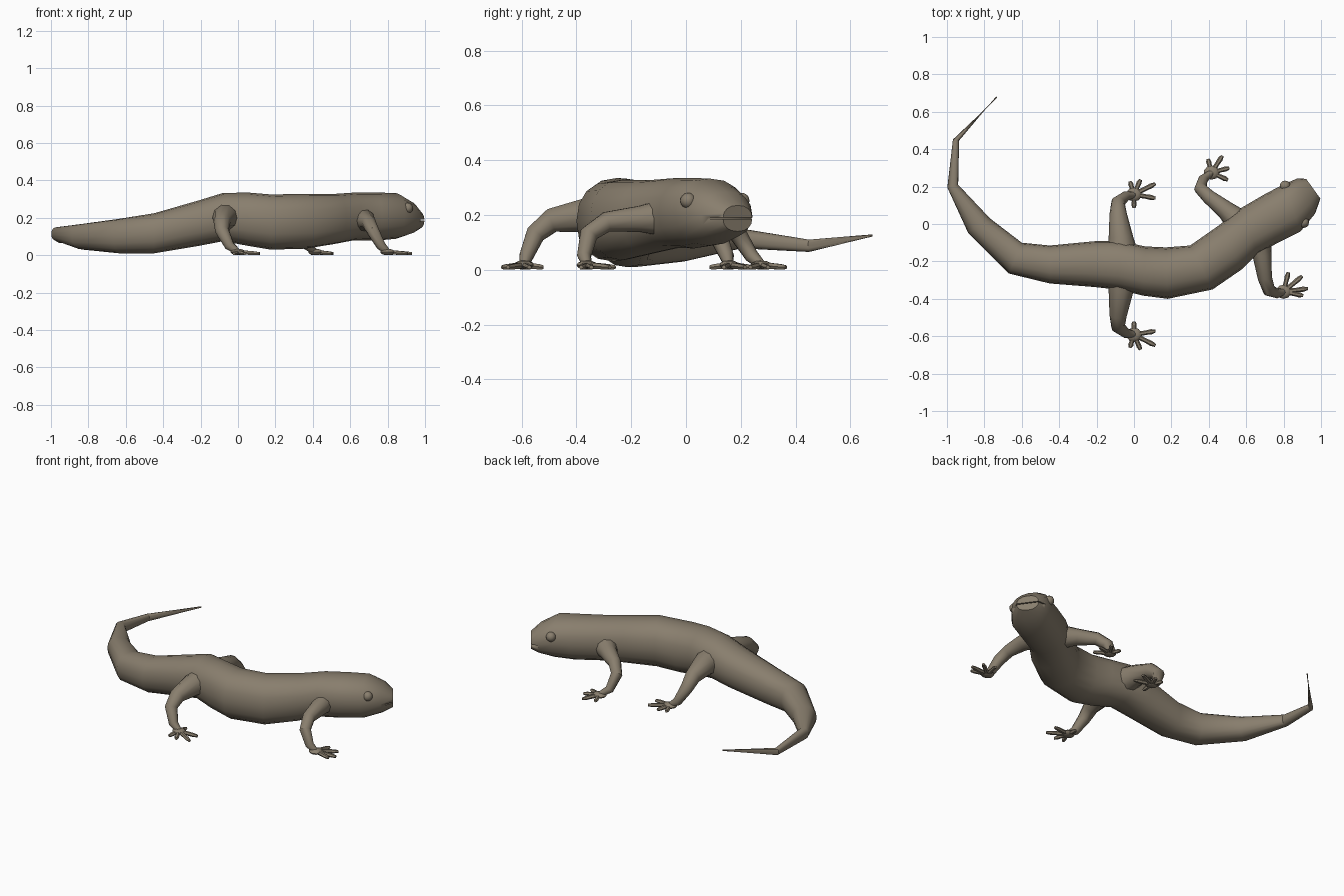
import bpy, bmesh, math
from mathutils import Vector, Matrix

if "Cube" in bpy.data.objects:
    bpy.data.objects.remove(bpy.data.objects["Cube"])

skin = bpy.data.materials.new("brown grey skin")
skin.diffuse_color = (0.25, 0.21, 0.155, 1)
skin.use_nodes = True
skin.node_tree.nodes["Principled BSDF"].inputs["Base Color"].default_value = skin.diffuse_color


def finish(name, bm, angle=38):
    bmesh.ops.recalc_face_normals(bm, faces=bm.faces)
    me = bpy.data.meshes.new(name)
    bm.to_mesh(me)
    bm.free()
    me.materials.append(skin)
    ob = bpy.data.objects.new(name, me)
    bpy.context.collection.objects.link(ob)
    bpy.ops.object.select_all(action='DESELECT')
    ob.select_set(True)
    bpy.context.view_layer.objects.active = ob
    bpy.ops.object.shade_smooth_by_angle(angle=math.radians(angle))
    return ob


def power(v, p):
    return math.copysign(abs(v) ** p, v)


def loft(bm, sections, n, p=1.0):
    """Skin rings given as (centre, side vector, up vector)."""
    rings = []
    for c, u, v in sections:
        ring = []
        for i in range(n):
            a = 2 * math.pi * i / n
            ring.append(bm.verts.new(c + u * power(math.cos(a), p) + v * power(math.sin(a), p)))
        rings.append(ring)
    for a, b in zip(rings, rings[1:]):
        for i in range(n):
            j = (i + 1) % n
            bm.faces.new((a[i], a[j], b[j], b[i]))
    bm.faces.new(rings[0])
    bm.faces.new(rings[-1])


def tube(bm, pts, n):
    """Round tapered limb through (x, y, z, radius) points."""
    P = [Vector(q[:3]) for q in pts]
    secs, side = [], None
    for i, q in enumerate(pts):
        t = (P[min(i + 1, len(P) - 1)] - P[max(i - 1, 0)]).normalized()
        if side is None:
            side = t.cross(Vector((0, 0, 1)))
        side = (side - t * side.dot(t)).normalized()
        secs.append((P[i], side * q[3], side.cross(t) * q[3]))
    loft(bm, secs, n)


# Body from tail tip to snout: left x, y, right x, y, bottom z, top z
outline = [
    (-.737, .682, -.731, .676, .121, .129),
    (-.935, .446, -.968, .452, .065, .110),
    (-.94, .21, -.998, .195, .078, .150),
    (-.77, .03, -.888, -.045, .03, .168),
    (-.60, -.10, -.668, -.265, .01, .195),
    (-.45, -.115, -.45, -.318, .01, .224),
    (-.21, -.092, -.21, -.337, .05, .293),
    (-.08, -.09, -.08, -.352, .075, .333),
    (.06, -.12, .05, -.383, .05, .335),
    (.17, -.125, .18, -.40, .03, .325),
    (.30, -.115, .42, -.35, .035, .328),
    (.45, -.01, .58, -.24, .06, .328),
    (.58, .09, .66, -.16, .08, .335),
    (.70, .16, .77, -.10, .078, .335),
    (.80, .212, .89, -.04, .088, .333),
    (.87, .242, .968, .055, .115, .285),
    (.92, .242, .997, .135, .14, .235),
]
secs = []
for lx, ly, rx, ry, zb, zt in outline:
    mid = Vector(((lx + rx) / 2, (ly + ry) / 2, (zb + zt) / 2))
    secs.append((mid, Vector(((rx - lx) / 2, (ry - ly) / 2, 0)), Vector((0, 0, (zt - zb) / 2))))
bm = bmesh.new()
loft(bm, secs, 16, 0.88)
body = finish("body", bm, 35)

# Mouth slit cut into the snout
bm = bmesh.new()
bmesh.ops.create_cube(bm, size=1, matrix=Matrix.Translation((.985, .205, .188))
                      @ Matrix.Rotation(math.atan2(.55, .83), 4, 'Z')
                      @ Matrix.Diagonal((.15, .5, .006, 1)))
cutter = finish("mouth_cutter", bm)
mod = body.modifiers.new("mouth", 'BOOLEAN')
mod.object = cutter
mod.solver = 'EXACT'
bpy.context.view_layer.objects.active = body
bpy.ops.object.modifier_apply(modifier="mouth")
bpy.data.objects.remove(cutter)

# Eyes
for name, pos in (("right_eye", (.907, .008, .252)), ("left_eye", (.808, .203, .252))):
    bm = bmesh.new()
    bmesh.ops.create_uvsphere(bm, u_segments=12, v_segments=8, radius=.029,
                              matrix=Matrix.Translation(pos))
    finish(name, bm)


# Legs: tapered limb, flat palm, splayed toes
def leg(name, path, palm, toes, mirror_y=None):
    bm = bmesh.new()
    tube(bm, path, 10)
    pc = Vector((*palm, .017))
    bmesh.ops.create_uvsphere(bm, u_segments=10, v_segments=6, radius=1,
                              matrix=Matrix.Translation(pc) @ Matrix.Diagonal((.042, .038, .017, 1)))
    for tx, ty in toes:
        tip = Vector((tx, ty, .009))
        d = tip - pc
        side = Vector((d.y, -d.x, 0)).normalized()
        up = Vector((0, 0, 1))
        loft(bm, [(pc + d * f, side * w, up * h) for f, w, h in
                  ((0, .014, .013), (.55, .012, .012), (.8, .014, .011), (1, .008, .008))], 6)
    if mirror_y is not None:
        for v in bm.verts:
            v.co.y = 2 * mirror_y - v.co.y
    finish(name, bm)


hind = ([(-.06, -.24, .195, .095), (-.07, -.36, .20, .066), (-.085, -.49, .18, .046),
         (-.085, -.55, .13, .037), (-.045, -.583, .05, .027), (.0, -.59, .018, .017)],
        (.0, -.592),
        [(.0, -.52), (.115, -.572), (.115, -.65), (.035, -.672), (-.022, -.662)])
leg("right_hind_leg", *hind)
leg("left_hind_leg", *hind, mirror_y=-.217)
leg("right_front_leg",
    [(.66, -.06, .19, .075), (.685, -.17, .185, .05), (.70, -.29, .175, .038),
     (.722, -.355, .13, .034), (.765, -.372, .05, .026), (.80, -.362, .018, .017)],
    (.80, -.362), [(.825, -.258), (.90, -.278), (.93, -.345), (.905, -.383)])
leg("left_front_leg",
    [(.57, .0, .19, .075), (.49, .075, .185, .05), (.40, .145, .175, .038),
     (.355, .19, .13, .034), (.37, .24, .05, .026), (.415, .275, .018, .017)],
    (.415, .275), [(.395, .348), (.473, .365), (.51, .30), (.502, .235)])
